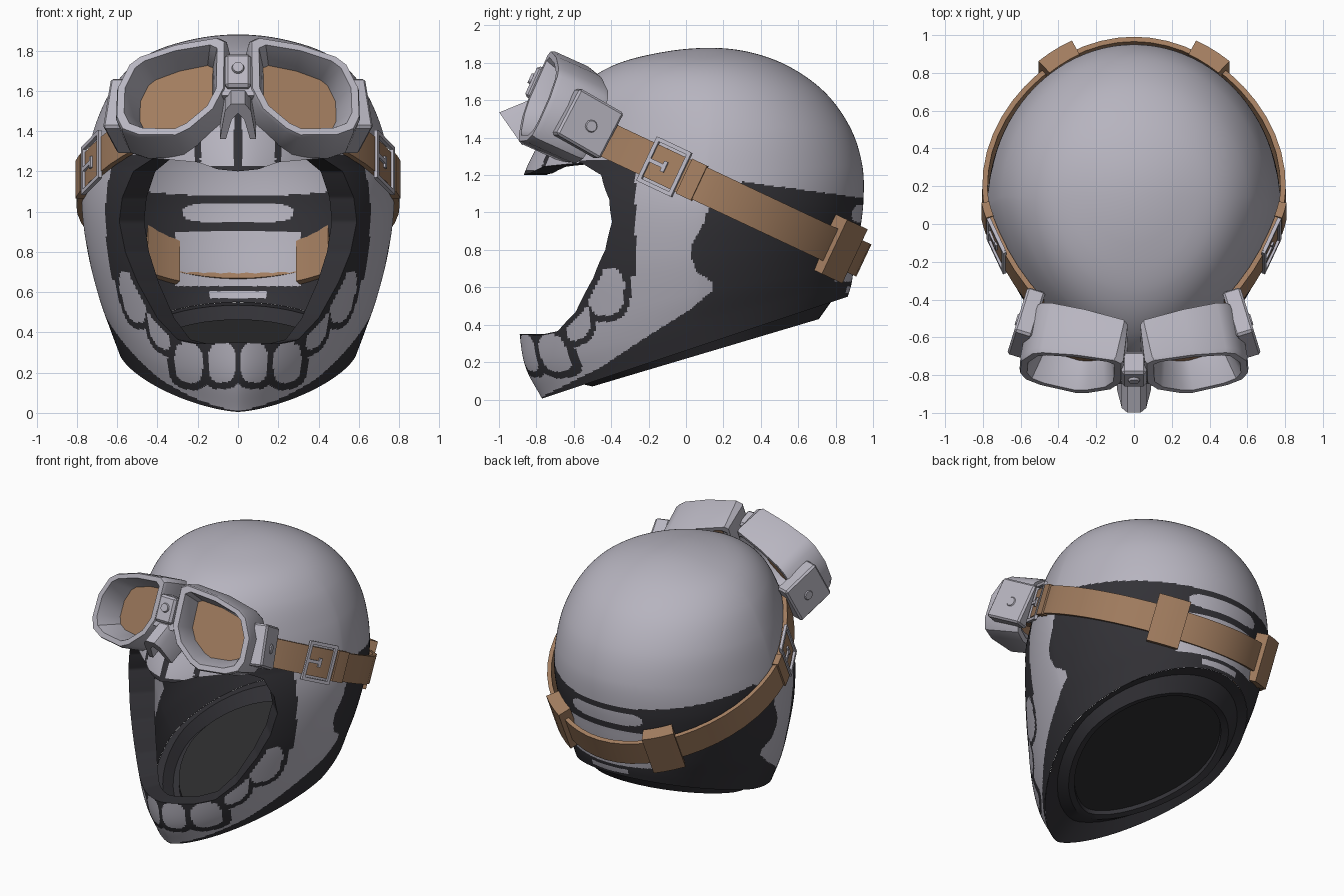
import bpy, bmesh, math
from mathutils import Vector, Matrix
from mathutils.bvhtree import BVHTree

if "Cube" in bpy.data.objects:
    bpy.data.objects.remove(bpy.data.objects["Cube"])

def mat(name, c):
    m = bpy.data.materials.new(name)
    m.diffuse_color = (*c, 1)
    m.use_nodes = True
    m.node_tree.nodes["Principled BSDF"].inputs["Base Color"].default_value = m.diffuse_color
    return m

LIGHT = mat("bone_grey", (.47, .455, .52))
DARK = mat("charcoal", (.032, .031, .037))
LEATHER = mat("brown_leather", (.36, .205, .115))
METAL = mat("goggle_grey", (.48, .465, .53))
NECK = mat("neck_black", (.026, .026, .027))

def finish(bm, name, mats, angle=35, recalc=True):
    if recalc:
        bmesh.ops.recalc_face_normals(bm, faces=bm.faces[:])
    me = bpy.data.meshes.new(name)
    bm.to_mesh(me)
    bm.free()
    ob = bpy.data.objects.new(name, me)
    bpy.context.collection.objects.link(ob)
    for m in mats:
        me.materials.append(m)
    bpy.ops.object.select_all(action='DESELECT')
    ob.select_set(True)
    bpy.context.view_layer.objects.active = ob
    bpy.ops.object.shade_smooth_by_angle(angle=math.radians(angle))

def loft(bm, loops, caps=(False, False)):
    rows = [[bm.verts.new(p) for p in lp] for lp in loops]
    n = len(rows[0])
    for a, b in zip(rows, rows[1:]):
        for i in range(n):
            j = (i + 1) % n
            bm.faces.new((a[i], a[j], b[j], b[i]))
    for k, row in zip(caps, (rows[0], rows[-1])):
        if k:
            bm.faces.new(row)

def box(bm, size, m):
    bmesh.ops.create_cube(bm, size=1, matrix=m @ Matrix.Diagonal((*size, 1)))

# Shell rings: front y, front z, back y, back z, half width
RINGS = [(.15, 1.88, .15, 1.88, 0), (-.11, 1.86, .37, 1.85, .23), (-.38, 1.79, .57, 1.77, .45),
         (-.58, 1.66, .75, 1.635, .60), (-.73, 1.46, .88, 1.45, .70), (-.86, 1.22, .943, 1.25, .755),
         (-.91, 1.0, .948, 1.05, .775), (-.925, .70, .925, .87, .745), (-.895, .40, .90, .72, .69),
         (-.86, .18, .885, .62, .635), (-.77, .005, .865, .55, .59)]
_a = RINGS[1]
_e = [2 * p - q for p, q in zip(RINGS[10], RINGS[9])]
PAD = [(_a[2], _a[3], _a[0], _a[1], -_a[4])] + RINGS + [_e]

def on_ring(r, th, e):
    c, s = math.cos(th), math.sin(th)
    k = e if s < 0 else 1
    u, v = abs(s) ** k, math.copysign(abs(c) ** k, c)
    cy, cz = r[0] + .54 * (r[2] - r[0]), r[1] + .54 * (r[3] - r[1])
    ey, ez = (r[0], r[1]) if s < 0 else (r[2], r[3])
    return Vector((v * r[4], cy + u * (ey - cy), cz + u * (ez - cz)))

def shell_point(t, th):
    i = min(int(t), 9)
    f = t - i
    r = [.5 * (2 * b + (c - a) * f + (2 * a - 5 * b + 4 * c - d) * f * f + (3 * b - a - 3 * c + d) * f ** 3)
         for a, b, c, d in zip(*PAD[i:i + 4])]
    return on_ring(r, th, 1 + .33 * max(0, min(1, (t - 1.5) / 3.5)))

# Face opening (x, z, right half) and the dark rear area (y, z)
OPEN = [(0, 1.2), (.1, 1.21), (.2, 1.245), (.42, 1.265), (.52, 1.2), (.575, 1.07), (.59, .95), (.56, .8), (.5, .65),
        (.4, .47), (.3, .365), (.2, .345), (0, .35)]
REAR = [(.3, 1.165), (1, 1.07), (1, .3), (-.8, -.1), (-.78, .01), (-.46, .17), (-.25, .31), (.02, .48),
        (.15, .59), (.14, .63), (.06, .68), (.03, .75), (.03, .83), (.09, .93), (.12, 1.02), (.2, 1.1)]
# Teeth: centre, half sizes, shear; front pair in (x, z), side pair in (y, z)
FRONT_TEETH = [(.08, .25, .068, .098, 0), (.245, .25, .07, .1, .15)]
SIDE_TEETH = [(-.575, .41, .064, .09, .35), (-.425, .575, .095, .125, .1)]

def inside(px, py, poly):
    r = False
    for (x1, y1), (x2, y2) in zip(poly, poly[1:] + poly[:1]):
        if (y1 > py) != (y2 > py) and px < x1 + (py - y1) / (y2 - y1) * (x2 - x1):
            r = not r
    return r

def nearest(px, pz):
    best = (9, 0, 0)
    for (ax, az), (bx, bz) in zip(OPEN, OPEN[1:]):
        dx, dz = bx - ax, bz - az
        f = max(0, min(1, ((px - ax) * dx + (pz - az) * dz) / (dx * dx + dz * dz)))
        qx, qz = ax + f * dx, az + f * dz
        best = min(best, (math.hypot(px - qx, pz - qz), qx, qz))
    return best

def in_teeth(c, grow):
    return any(abs((a - x) / (w + grow)) ** 2.8 + abs((c.z - cz - k * (a - x)) / (h + grow)) ** 2.8 < 1
               for a, teeth in ((abs(c.x), FRONT_TEETH), (c.y, SIDE_TEETH)) for x, cz, w, h, k in teeth
               if teeth is SIDE_TEETH or c.y < -.5)

def is_dark(c):
    a, y, z = abs(c.x), c.y, c.z
    if y < -.1:
        near = z < 1.23 and nearest(a, z)[0] < .022
        if near and a > .28:
            return True
        if z < .8 and in_teeth(c, 0):
            return False
        if near or (z < .8 and in_teeth(c, .034)):
            return True
        if y < -.27 and (.66 < z < 1.12 or (a > .4 and .66 < z < 1.28)):
            return True
        if y < -.4 and z > 1.18 and ((a < .02 and z < 1.5) or (abs(a - .2) < .013 and z < 1.37)):
            return True
    if y > .5:
        if (a / .27) ** 4 + (abs(z - .995) / .048) ** 4 < 1 or (a < .31 and .63 < z < .9) or (a < .14 and .57 < z < .605):
            return False
    return inside(y, z, REAR)

# Helmet shell with the face opening cut and a dark inner lip
bm = bmesh.new()
N, M = 380, 240
loft(bm, [[shell_point(.03 + 9.97 * i / M, 2 * math.pi * j / N) for j in range(N)] for i in range(M + 1)], (True, False))
tree = BVHTree.FromBMesh(bm)
gone = []
for f in bm.faces:
    c = f.calc_center_median()
    if c.y < -.1 and .3 < c.z < 1.3 and inside(abs(c.x), c.z, OPEN):
        gone.append(f)
bmesh.ops.delete(bm, geom=gone, context='FACES')
rim = set()
for v in bm.verts:
    if v.is_boundary and v.co.y < 0:
        d, qx, qz = nearest(abs(v.co.x), v.co.z)
        if d < .06:
            x = math.copysign(qx, v.co.x)
            hit = tree.ray_cast(Vector((x, -3, qz)), Vector((0, 1, 0)))[0]
            v.co = hit or v.co
            rim.add(v)
bmesh.ops.recalc_face_normals(bm, faces=bm.faces[:])
for f in bm.faces:
    f.material_index = int(is_dark(f.calc_center_median()))
edges = [e for e in bm.edges if e.is_boundary and e.verts[0] in rim and e.verts[1] in rim]
for g in bmesh.ops.extrude_edge_only(bm, edges=edges)["geom"]:
    if isinstance(g, bmesh.types.BMVert):
        g.co.x *= .79
        g.co.y += .12
    elif isinstance(g, bmesh.types.BMFace):
        g.material_index = 1
finish(bm, "helmet_shell", [LIGHT, DARK], 50, False)

# Neck collar and neck disc
def tilt(*r):
    return [on_ring(r, 2 * math.pi * j / 48, 1.2) for j in range(48)]
bm = bmesh.new()
loft(bm, [[shell_point(10, 2 * math.pi * j / 48) for j in range(48)], tilt(-.61, .095, .785, .535, .53),
          tilt(-.50, .07, .71, .43, .485), tilt(-.46, .085, .66, .435, .44), tilt(-.46, .115, .65, .465, .44)])
finish(bm, "neck_collar", [DARK])
bm = bmesh.new()
bm.faces.new([bm.verts.new(p) for p in tilt(-.46, .115, .65, .465, .44)])
finish(bm, "neck_disc", [NECK])

# Leather strap: a flat band around the shell in a tilted plane
PLANE_N = Vector((0, .425, .905)).normalized()

def strap_frame(deg):
    def hit(d):
        lo, hi, th = 0, 10, math.radians(d)
        for _ in range(30):
            t = (lo + hi) / 2
            p = shell_point(t, th)
            lo, hi = (t, hi) if p.z > 1.19 - .47 * p.y else (lo, t)
        return p
    p = hit(deg)
    tan = (hit(deg + 1.5) - hit(deg - 1.5)).normalized()
    n = tan.cross(PLANE_N).normalized()
    return p + n * .02 * max(0, p.y), tan, n, PLANE_N

def ribbon(name, a0, a1, steps, width, t0, t1):
    bm = bmesh.new()
    loops = []
    for i in range(steps + 1):
        p, t, n, w = strap_frame(a0 + (a1 - a0) * i / steps)
        h = w * width / 2
        loops.append([p + n * t0 - h, p + n * t1 - h, p + n * t1 + h, p + n * t0 + h])
    loft(bm, loops, (True, True))
    finish(bm, name, [LEATHER], 30)

ribbon("strap", -44, 224, 40, .19, .002, .03)
for side, flip in (("right", False), ("left", True)):
    m = (lambda a: 180 - a) if flip else (lambda a: a)
    ribbon(side + "_strap_keeper", m(-11), m(-4), 2, .205, 0, .042)
    ribbon(side + "_back_loop", m(52), m(66), 3, .32, -.03, .06)
    # Buckle frame with prong
    p, t, n, w = strap_frame(m(-19))
    base = Matrix((t, w, n)).transposed().to_4x4()
    base.translation = p + n * .03
    bm = bmesh.new()
    for sx, sy, cx, cy in ((.022, .26, -.1, 0), (.022, .26, .1, 0), (.2, .022, 0, -.12), (.2, .022, 0, .12),
                           (.09, .022, -.045, .0), (.022, .06, 0, 0)):
        box(bm, (sx, sy, .02), base @ Matrix.Translation((cx, cy, 0)))
    finish(bm, side + "_buckle", [METAL])

# Goggles: eye outline in the tilted goggle plane (across, up)
EYE = [(.06, .23), (.10, .255), (.31, .235), (.49, .185), (.545, .145), (.605, .02), (.61, -.14), (.58, -.21),
       (.50, -.25), (.31, -.27), (.24, -.24), (.12, -.14), (.065, -.03)]
G, V, NRM = Vector((0, -.83, 1.64)), Vector((0, .41, .91)), Vector((0, -.91, .41))

def eye_loop(s, scale, depth):
    pts = []
    for x, v in EYE:
        x, v = .335 + (x - .335) * scale, -.005 + (v + .005) * scale
        n = depth - (.2 - .6 * depth) * (x - .07)
        pts.append(G + Vector((s * max(.035, x + depth * .22), 0, 0)) + V * v + NRM * n)
    return pts

def rivet(bm, loc, axis, r, d):
    m = Matrix.Translation(loc) @ Vector(axis).to_track_quat('Z', 'Y').to_matrix().to_4x4()
    bmesh.ops.create_cone(bm, cap_ends=True, segments=12, radius1=r, radius2=r * .8, depth=d, matrix=m)

for side, s in (("right", 1), ("left", -1)):
    bm = bmesh.new()
    loft(bm, [eye_loop(s, k, d) for k, d in ((.86, -.23), (.98, -.23), (1, -.21), (1, -.02), (.97, 0),
                                             (.84, 0), (.81, -.02), (.66, -.13), (.66, -.18), (.86, -.23))])
    finish(bm, side + "_goggle_frame", [METAL])
    bm = bmesh.new()
    bm.faces.new([bm.verts.new(p) for p in eye_loop(s, .68, -.13)])
    finish(bm, side + "_lens", [LEATHER])
    # Side plate joining frame and strap
    bm = bmesh.new()
    m = Matrix.Translation((s * .57, -.525, 1.475)) @ Matrix.Rotation(s * .3, 4, 'Z') @ Matrix.Rotation(-.5, 4, 'X')
    box(bm, (.1, .28, .28), m)
    bmesh.ops.bevel(bm, geom=bm.edges[:], offset=.012, segments=1, affect='EDGES')
    rivet(bm, m @ Vector((s * .052, .01, -.01)), m.to_3x3() @ Vector((s, 0, 0)), .036, .01)
    finish(bm, side + "_goggle_side_plate", [METAL])

# Bridge block with rivet
bm = bmesh.new()
rot = Matrix((Vector((1, 0, 0)), V.normalized(), NRM.normalized())).transposed().to_4x4()
m = Matrix.Translation(G + V * .06 - NRM * .04) @ rot
box(bm, (.13, .18, .13), m)
bmesh.ops.bevel(bm, geom=bm.edges[:], offset=.015, segments=1, affect='EDGES')
box(bm, (.16, .05, .1), m @ Matrix.Translation((0, -.1, -.02)))
rivet(bm, m @ Vector((0, .01, .068)), NRM, .034, .02)
finish(bm, "goggle_bridge", [METAL])

# Nose arch under the bridge
ARCH = [(-.09, 1.36), (-.065, 1.5), (-.035, 1.535), (.035, 1.535), (.065, 1.5), (.09, 1.36),
        (.06, 1.36), (.03, 1.46), (0, 1.49), (-.03, 1.46), (-.06, 1.36)]
bm = bmesh.new()
front = [Vector((x, -.995 + (1.53 - z) * .7, z)) for x, z in ARCH]
loft(bm, [front, [p + Vector((0, .17, .07)) for p in front]], (True, True))
finish(bm, "nose_arch", [METAL])
